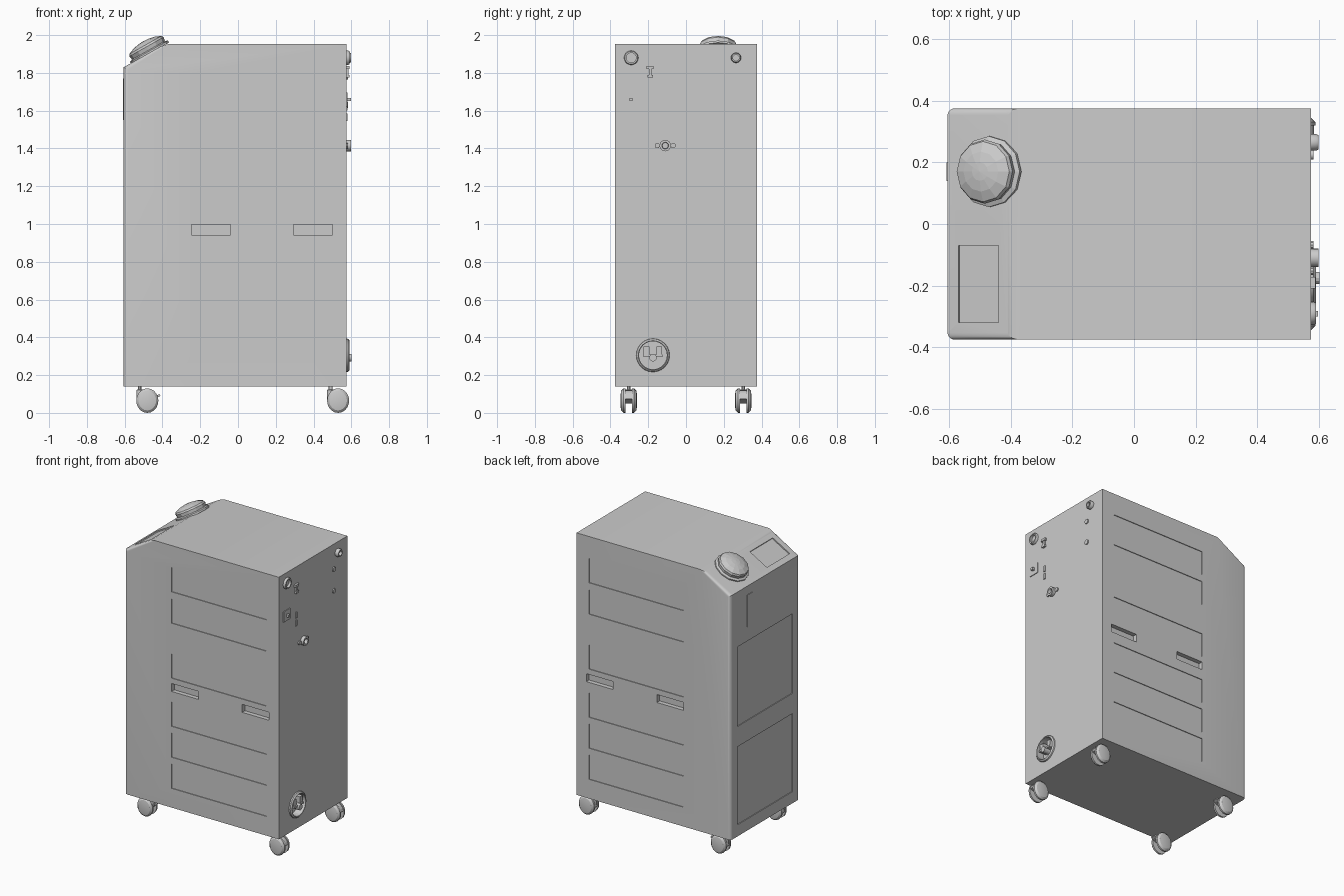
import bpy, bmesh, math
from mathutils import Matrix, Vector

if "Cube" in bpy.data.objects:
    bpy.data.objects.remove(bpy.data.objects["Cube"])


def finish(name, bm, smooth=None):
    bmesh.ops.remove_doubles(bm, verts=bm.verts, dist=1e-5)
    bmesh.ops.dissolve_degenerate(bm, edges=bm.edges, dist=1e-6)
    bmesh.ops.recalc_face_normals(bm, faces=bm.faces)
    me = bpy.data.meshes.new(name)
    bm.to_mesh(me)
    bm.free()
    ob = bpy.data.objects.new(name, me)
    bpy.context.collection.objects.link(ob)
    if smooth:
        bpy.ops.object.select_all(action='DESELECT')
        ob.select_set(True)
        bpy.context.view_layer.objects.active = ob
        bpy.ops.object.shade_smooth_by_angle(angle=math.radians(smooth))
    return ob


def add_box(bm, lo, hi, mat=Matrix()):
    lo, hi = Vector(lo), Vector(hi)
    m = mat @ Matrix.Translation((lo + hi) / 2) @ Matrix.Diagonal((*(hi - lo), 1))
    bmesh.ops.create_cube(bm, size=1, matrix=m)


def add_lathe(bm, prof, n, mat):
    """Revolve (radius, height) points round the local z axis."""
    rings = [[bm.verts.new(mat @ Vector((r * math.cos(2 * math.pi * i / n),
                                         r * math.sin(2 * math.pi * i / n), h)))
              for i in range(n)] for r, h in prof]
    for a, b in zip(rings, rings[1:]):
        for i in range(n):
            j = (i + 1) % n
            bm.faces.new((a[i], a[j], b[j], b[i]))


def add_prism(bm, pts, y0, y1):
    """Extrude an xz outline along y."""
    f = bm.faces.new([bm.verts.new((x, y0, z)) for x, z in pts])
    ext = bmesh.ops.extrude_face_region(bm, geom=[f])
    bmesh.ops.translate(bm, vec=(0, y1 - y0, 0),
                        verts=[v for v in ext['geom'] if isinstance(v, bmesh.types.BMVert)])


def box(name, lo, hi):
    bm = bmesh.new()
    add_box(bm, lo, hi)
    return finish(name, bm)


XL, XR, Y = -0.605, 0.575, 0.375
TILT = math.atan2(0.11, 0.195)
SLOPE = Matrix.Translation((XL, 0, 1.83)) @ Matrix.Rotation(-TILT, 4, 'Y')


def rear(y, z):
    """Frame on the right-hand face, local z pointing outward."""
    return Matrix.Translation((XR, y, z)) @ Matrix.Rotation(math.pi / 2, 4, 'Y')


def fitting(name, y, z, prof, n=20):
    bm = bmesh.new()
    add_lathe(bm, prof, n, rear(y, z))
    return finish(name, bm, 30)


# Cabinet body with sloped control edge and rounded corners
bm = bmesh.new()
add_prism(bm, [(XL, 0.14), (XR, 0.14), (XR, 1.952), (-0.37, 1.952),
               (-0.41, 1.94), (XL, 1.83)], -Y, Y)
round_edges = [e for e in bm.edges
               if abs(e.verts[0].co.y - e.verts[1].co.y) < 1e-6
               and max(v.co.x for v in e.verts) < -0.4]
bmesh.ops.bevel(bm, geom=round_edges, offset=0.022, segments=5, profile=0.5, affect='EDGES')
body = finish("cabinet_body", bm, 25)

# Recesses: vents, handle pockets, end panels, slope panel, inlet hole
bm = bmesh.new()
for s in (-1, 1):
    for z in (0.273, 0.488, 0.702, 1.035, 1.415, 1.632):
        add_box(bm, (-0.245, s * Y - 0.005, z), (0.48, s * Y + 0.005, z + 0.168))
    for x in (-0.245, 0.295):
        add_box(bm, (x, s * Y - 0.03, 0.943), (x + 0.205, s * Y + 0.03, 0.998))
for z, h in ((0.22, 0.54), (0.9, 0.55)):
    add_box(bm, (XL - 0.005, -0.3, z), (XL + 0.005, 0.3, z + h))
add_box(bm, (0.04, -0.32, -0.008), (0.19, -0.07, 0.02), SLOPE)
add_lathe(bm, [(0, -0.04), (0.074, -0.04), (0.074, 0.03), (0, 0.03)], 24, rear(-0.175, 0.305))
cutter = finish("recess_cutter", bm)
cutter.hide_render = True
mod = body.modifiers.new("recesses", 'BOOLEAN')
mod.object, mod.operation, mod.solver = cutter, 'DIFFERENCE', 'EXACT'
bpy.ops.object.select_all(action='DESELECT')
bpy.context.view_layer.objects.active = body
body.select_set(True)
bpy.ops.object.modifier_apply(modifier=mod.name)
bpy.data.objects.remove(cutter)

# Faceted knob on the slope
bm = bmesh.new()
add_lathe(bm, [(0, -0.004), (0.115, -0.004), (0.115, 0.008), (0.1, 0.014), (0.104, 0.035),
               (0.098, 0.046), (0.065, 0.06), (0.03, 0.067), (0, 0.069)], 12,
          SLOPE @ Matrix.Translation((0.158, 0.17, 0)))
finish("slope_knob", bm)

# Slim strip on the left end
box("end_strip", (XL - 0.004, 0.14, 1.55), (XL + 0.002, 0.2, 1.77))

# Round ports on the right end
fitting("large_port", -0.29, 1.88, [(0.026, -0.002), (0.038, -0.002), (0.038, 0.008),
                                    (0.034, 0.016), (0.026, 0.016), (0.026, -0.002)])
fitting("small_port", 0.265, 1.88, [(0.016, -0.002), (0.027, -0.002), (0.027, 0.016),
                                    (0.023, 0.024), (0.016, 0.024), (0.016, -0.002)])
for z in (1.78, 1.63):
    fitting("button", 0.225, z, [(0, -0.002), (0.016, -0.002), (0.016, 0.007), (0, 0.007)], 16)

# Eared connector
fitting("drain_connector", -0.11, 1.415, [(0.016, -0.002), (0.03, -0.002), (0.03, 0.024),
                                          (0.018, 0.024), (0.016, 0.02), (0.016, -0.002)])
for s in (-1, 1):
    fitting("connector_ear", -0.11 + s * 0.042, 1.415,
            [(0, -0.002), (0.014, -0.002), (0.014, 0.008), (0, 0.008)], 10)

# Switch, socket plate and small sockets
bm = bmesh.new()
add_box(bm, (XR - 0.002, -0.197, 1.785), (XR + 0.01, -0.183, 1.83))
add_box(bm, (XR - 0.002, -0.21, 1.82), (XR + 0.014, -0.172, 1.836))
add_box(bm, (XR - 0.002, -0.204, 1.775), (XR + 0.014, -0.176, 1.79))
finish("latch_switch", bm)
box("socket_plate", (XR - 0.002, -0.328, 1.622), (XR + 0.005, -0.255, 1.695))
box("socket_pin", (XR, -0.3, 1.65), (XR + 0.022, -0.282, 1.668))
for z in (1.545, 1.6):
    box("signal_socket", (XR - 0.002, -0.195, z), (XR + 0.006, -0.18, z + 0.04))

# Power inlet: flange, sockets and turn handle
fitting("inlet_flange", -0.175, 0.305, [(0.074, -0.002), (0.089, -0.002), (0.087, 0.008),
                                        (0.078, 0.016), (0.074, 0.014), (0.074, -0.002)], 24)
bm = bmesh.new()
for s in (-1, 1):
    yc = -0.175 + s * 0.034
    add_box(bm, (XR - 0.04, yc - 0.015, 0.31), (XR + 0.008, yc + 0.015, 0.352))
add_box(bm, (XR - 0.04, -0.225, 0.297), (XR + 0.015, -0.125, 0.309))
add_lathe(bm, [(0, -0.04), (0.02, -0.04), (0.02, 0.027), (0, 0.027)], 12, rear(-0.175, 0.292))
finish("inlet_contacts", bm)


# Twin-wheel casters
def caster(tag, cx, cy, brake):
    cz, r = 0.065, 0.058
    bm = bmesh.new()
    for s in (-1, 1):
        m = Matrix.Translation((cx, cy, cz)) @ Matrix.Rotation(-s * math.pi / 2, 4, 'X')
        add_lathe(bm, [(0, 0.016), (r + 0.007, 0.016), (r + 0.007, 0.028), (r - 0.006, 0.04),
                       (0.03, 0.044), (0, 0.044)], 20, m)
    for v in bm.verts:
        v.co.x = cx + (v.co.x - cx) * 0.9
        v.co.z = cz + (v.co.z - cz)
    finish(tag + "_wheels", bm, 30)
    bm = bmesh.new()
    arc = [(cx + 0.055 * math.cos(a), cz + 0.056 * math.sin(a))
           for a in [math.radians(10 + 20 * i) for i in range(10)]]
    add_prism(bm, arc + [(cx - 0.03, 0.05)], cy - 0.03, cy + 0.03)
    finish(tag + "_hood", bm)
    bm = bmesh.new()
    add_lathe(bm, [(0, 0.07), (0.018, 0.07), (0.018, 0.122), (0.01, 0.124), (0.01, 0.145),
                   (0, 0.145)], 12, Matrix.Translation((cx - 0.04, cy, 0)))
    finish(tag + "_stem", bm, 30)
    if brake:
        m = Matrix.Translation((cx + 0.045, cy, 0.085)) @ Matrix.Rotation(-0.4, 4, 'Y')
        bm = bmesh.new()
        add_box(bm, (-0.02, -0.018, -0.006), (0.024, 0.018, 0.006), m)
        finish(tag + "_brake_lever", bm)


for side, cy in (("front", -0.303), ("back", 0.303)):
    caster(side + "_left_caster", -0.48, cy, True)
    caster(side + "_right_caster", 0.53, cy, False)
